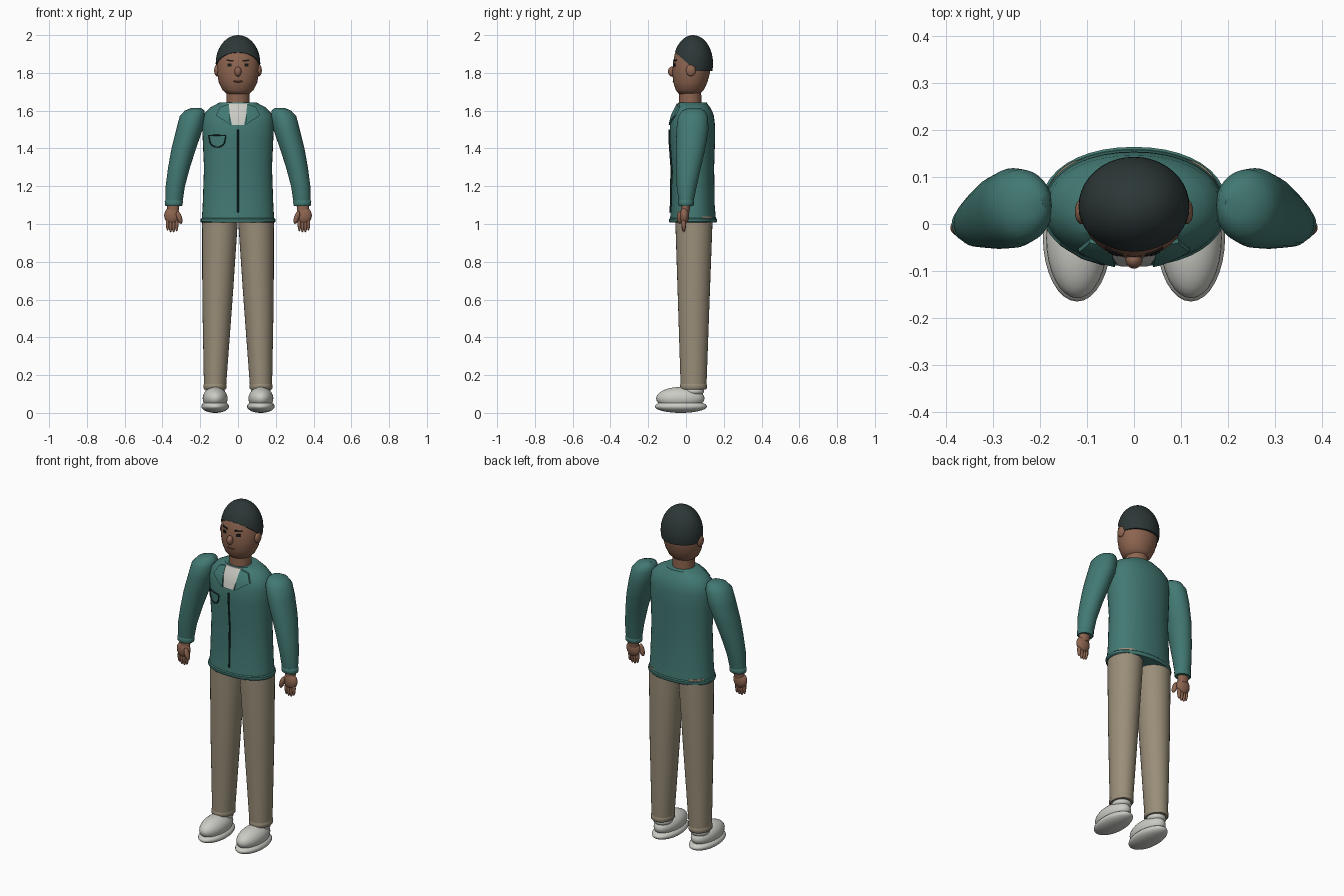
import bpy, bmesh, math
from mathutils import Matrix, Vector
from mathutils.bvhtree import BVHTree

if "Cube" in bpy.data.objects:
    bpy.data.objects.remove(bpy.data.objects["Cube"])


def material(name, r, g, b):
    m = bpy.data.materials.new(name)
    m.use_nodes = True
    m.diffuse_color = (r, g, b, 1)
    bsdf = m.node_tree.nodes["Principled BSDF"]
    bsdf.inputs["Base Color"].default_value = (r, g, b, 1)
    bsdf.inputs["Roughness"].default_value = 0.8
    return m


TEAL = material("teal jacket", 0.055, 0.19, 0.17)
TAN = material("tan trousers", 0.32, 0.27, 0.19)
SKIN = material("brown skin", 0.27, 0.13, 0.08)
HAIR = material("dark hair", 0.026, 0.038, 0.038)
PALE = material("pale grey", 0.6, 0.6, 0.56)
DARK = material("dark stitching", 0.01, 0.03, 0.03)
BLACK = material("black features", 0.01, 0.01, 0.01)
LIP = material("lip brown", 0.14, 0.06, 0.05)


def finish(name, bm, mat, angle=40):
    bmesh.ops.recalc_face_normals(bm, faces=bm.faces)
    mesh = bpy.data.meshes.new(name)
    bm.to_mesh(mesh)
    bm.free()
    mesh.materials.append(mat)
    ob = bpy.data.objects.new(name, mesh)
    bpy.context.collection.objects.link(ob)
    bpy.ops.object.select_all(action="DESELECT")
    ob.select_set(True)
    bpy.context.view_layer.objects.active = ob
    bpy.ops.object.shade_smooth_by_angle(angle=math.radians(angle))
    return ob


def loft(name, rings, mat, sides=32, power=1.0):
    """Skin elliptical rings (z, centre x, centre y, radius x, radius y)."""
    bm = bmesh.new()
    loops = []
    for z, cx, cy, rx, ry in rings:
        loop = []
        for i in range(sides):
            a = math.tau * i / sides
            c, s = math.cos(a), math.sin(a)
            x = math.copysign(abs(c) ** power, c)
            y = math.copysign(abs(s) ** power, s)
            loop.append(bm.verts.new((cx + rx * x, cy + ry * y, z)))
        loops.append(loop)
    for low, high in zip(loops, loops[1:]):
        for i in range(sides):
            j = (i + 1) % sides
            bm.faces.new((low[i], low[j], high[j], high[i]))
    bm.faces.new(loops[0])
    bm.faces.new(loops[-1])
    return finish(name, bm, mat)


def ellipsoid(name, centre, radii, mat, tilt=0, segments=24):
    bm = bmesh.new()
    place = Matrix.Translation(centre) @ Matrix.Rotation(tilt, 4, "Y") @ Matrix.Diagonal((*radii, 1))
    bmesh.ops.create_uvsphere(bm, u_segments=segments, v_segments=segments // 2, radius=1, matrix=place)
    return finish(name, bm, mat, 60)


def tree_of(ob):
    return BVHTree.FromPolygons([v.co for v in ob.data.vertices], [p.vertices for p in ob.data.polygons])


def on_front(tree, x, z, offset):
    hit = tree.ray_cast(Vector((x, -1, z)), Vector((0, 1, 0)))[0]
    return Vector((x, (hit.y if hit else 0) - offset, z))


def patch(name, tree, corners, offset, mat, steps=6):
    """Thin plate that follows the front of a body between four (x, z) corners."""
    a, b, c, d = [Vector(p) for p in corners]
    bm = bmesh.new()
    grid = []
    for i in range(steps + 1):
        u = i / steps
        row = [a.lerp(b, u).lerp(d.lerp(c, u), j / steps) for j in range(steps + 1)]
        grid.append([bm.verts.new(on_front(tree, p.x, p.y, offset)) for p in row])
    faces = [bm.faces.new((grid[i][j], grid[i + 1][j], grid[i + 1][j + 1], grid[i][j + 1]))
             for i in range(steps) for j in range(steps)]
    front = bmesh.ops.extrude_face_region(bm, geom=faces, use_keep_orig=True)
    bmesh.ops.translate(bm, vec=(0, 0.009, 0),
                        verts=[v for v in front["geom"] if isinstance(v, bmesh.types.BMVert)])
    return finish(name, bm, mat)


def cord(name, tree, path, radius, mat, offset=0.003):
    """Round cord laid on the front of a body along (x, z) points."""
    curve = bpy.data.curves.new(name, "CURVE")
    curve.dimensions = "3D"
    curve.bevel_depth = radius
    curve.bevel_resolution = 2
    curve.use_fill_caps = True
    spline = curve.splines.new("POLY")
    spline.points.add(len(path) - 1)
    for point, (x, z) in zip(spline.points, path):
        point.co = (*on_front(tree, x, z, offset), 1)
    curve.materials.append(mat)
    ob = bpy.data.objects.new(name, curve)
    bpy.context.collection.objects.link(ob)
    bpy.ops.object.select_all(action="DESELECT")
    ob.select_set(True)
    bpy.context.view_layer.objects.active = ob
    bpy.ops.object.convert(target="MESH")
    return ob


# Jacket body and hem band
jacket = loft("jacket", [
    (1.02, 0, 0.037, 0.192, 0.122), (1.1, 0, 0.037, 0.187, 0.115),
    (1.3, 0, 0.037, 0.18, 0.112), (1.45, 0, 0.034, 0.187, 0.12),
    (1.53, 0, 0.034, 0.19, 0.119), (1.58, 0, 0.037, 0.182, 0.109),
    (1.615, 0, 0.037, 0.15, 0.092), (1.642, 0, 0.035, 0.1, 0.075)], TEAL, 40, 0.93)
loft("jacket_hem", [(1.007, 0, 0.037, 0.193, 0.123), (1.012, 0, 0.037, 0.198, 0.127),
                    (1.026, 0, 0.037, 0.198, 0.127), (1.031, 0, 0.037, 0.193, 0.122)], TEAL, 40, 0.93)
chest = tree_of(jacket)

# Shirt opening, zip and chest pocket
patch("shirt_front", chest, [(-0.055, 1.638), (0.055, 1.638), (0.032, 1.525), (-0.032, 1.525)], 0.006, PALE)
cord("zip", chest, [(0, 1.06 + 0.022 * i) for i in range(21)], 0.0045, DARK)
pocket = [(-0.155, 1.468)]
for i in range(13):
    t = math.pi * i / 12
    pocket.append((-0.11 - 0.041 * math.cos(t), 1.445 - 0.038 * math.sin(t)))
pocket += [(-0.065, 1.468), (-0.11, 1.47), (-0.155, 1.468)]
cord("pocket_seam", chest, pocket, 0.0035, DARK, 0.005)

# Neck and head
loft("neck", [(1.6, 0, 0.022, 0.062, 0.06), (1.73, 0, 0.022, 0.06, 0.058)], SKIN)
head = loft("head", [
    (1.684, 0, 0.018, 0.035, 0.035), (1.69, 0, 0.018, 0.06, 0.058),
    (1.71, 0, 0.02, 0.083, 0.075), (1.75, 0, 0.023, 0.102, 0.09),
    (1.8, 0, 0.027, 0.111, 0.1), (1.85, 0, 0.031, 0.112, 0.1),
    (1.9, 0, 0.034, 0.104, 0.094), (1.94, 0, 0.036, 0.085, 0.077),
    (1.975, 0, 0.037, 0.05, 0.045)], SKIN)
face = tree_of(head)
ellipsoid("nose", (0, -0.076, 1.807), (0.018, 0.019, 0.026), SKIN)
cord("mouth", face, [(-0.022, 1.757), (-0.01, 1.754), (0.01, 1.754), (0.022, 1.757)], 0.004, LIP, 0)

# Hair cap trimmed by a sloping hairline and a level nape
bm = bmesh.new()
bmesh.ops.create_uvsphere(bm, u_segments=40, v_segments=24, radius=1,
                          matrix=Matrix.Translation((0, 0.038, 1.85)) @ Matrix.Diagonal((0.118, 0.105, 0.15, 1)))
for point, normal in (((0, 0.05, 1.815), (0, 0.095, 0.11)), ((0, 0, 1.81), (0, 0, 1))):
    cut = bmesh.ops.bisect_plane(bm, geom=bm.verts[:] + bm.edges[:] + bm.faces[:],
                                 plane_co=point, plane_no=normal, clear_inner=True)
    rim = [e for e in cut["geom_cut"] if isinstance(e, bmesh.types.BMEdge)]
    bmesh.ops.contextual_create(bm, geom=rim)
finish("hair", bm, HAIR)

for side, s in (("left", 1), ("right", -1)):
    # Facial features
    patch(side + "_eye", face, [(s * x, z) for x, z in
          ((0.034, 1.849), (0.055, 1.849), (0.055, 1.833), (0.034, 1.833))], 0.004, BLACK, 3)
    patch(side + "_eyebrow", face, [(s * x, z) for x, z in
          ((0.024, 1.868), (0.062, 1.871), (0.062, 1.863), (0.024, 1.859))], 0.004, BLACK, 3)
    ellipsoid(side + "_ear", (s * 0.112, 0.026, 1.813), (0.014, 0.026, 0.031), SKIN)

    # Lapel
    patch(side + "_lapel", chest, [(s * x, z) for x, z in
          ((0.048, 1.636), (0.095, 1.62), (0.118, 1.575), (0.04, 1.525))], 0.009, TEAL)

    # Sleeve with cuff
    loft(side + "_sleeve", [(z, s * x, y, rx, ry) for z, x, y, rx, ry in (
        (1.1, 0.34, 0, 0.044, 0.036), (1.2, 0.332, 0.004, 0.051, 0.053),
        (1.3, 0.312, 0.014, 0.058, 0.065), (1.4, 0.287, 0.025, 0.065, 0.078),
        (1.5, 0.257, 0.034, 0.07, 0.085), (1.57, 0.241, 0.037, 0.068, 0.079),
        (1.6, 0.23, 0.04, 0.052, 0.06), (1.615, 0.22, 0.042, 0.025, 0.03))], TEAL)
    loft(side + "_cuff", [(z, s * 0.34, 0, r, r - 0.006) for z, r in (
        (1.095, 0.043), (1.1, 0.047), (1.12, 0.048), (1.126, 0.044))], TEAL)

    # Hand
    loft(side + "_wrist", [(1.06, s * 0.345, -0.005, 0.03, 0.022), (1.11, s * 0.343, 0, 0.034, 0.026)], SKIN, 20)
    ellipsoid(side + "_palm", (s * 0.349, -0.008, 1.045), (0.042, 0.024, 0.046), SKIN)
    ellipsoid(side + "_thumb", (s * 0.311, -0.032, 1.035), (0.014, 0.016, 0.036), SKIN, s * 0.3, 16)
    for i, drop in enumerate((0.006, 0, 0, 0.01)):
        ellipsoid(f"{side}_finger_{i + 1}", (s * (0.325 + 0.016 * i), -0.012, 0.995 + drop),
                  (0.0095, 0.012, 0.04), SKIN, 0, 16)

    # Trouser leg with turned cuff
    loft(side + "_trouser_leg", [(0.13, s * 0.122, 0.04, 0.058, 0.068), (0.6, s * 0.109, 0.041, 0.08, 0.084),
                                 (1.0, s * 0.096, 0.042, 0.094, 0.098), (1.04, s * 0.095, 0.042, 0.092, 0.098)], TAN)
    loft(side + "_trouser_cuff", [(z, s * 0.122, 0.04, r, r + 0.01) for z, r in (
        (0.125, 0.057), (0.13, 0.061), (0.148, 0.061), (0.154, 0.058))], TAN)

    # Shoe
    ellipsoid(side + "_sole", (s * 0.121, -0.027, 0.034), (0.073, 0.138, 0.034), PALE, 0, 32)
    ellipsoid(side + "_shoe_upper", (s * 0.121, -0.03, 0.077), (0.066, 0.128, 0.06), PALE, 0, 32)
    ellipsoid(side + "_shoe_collar", (s * 0.121, 0.04, 0.115), (0.052, 0.056, 0.028), PALE)
